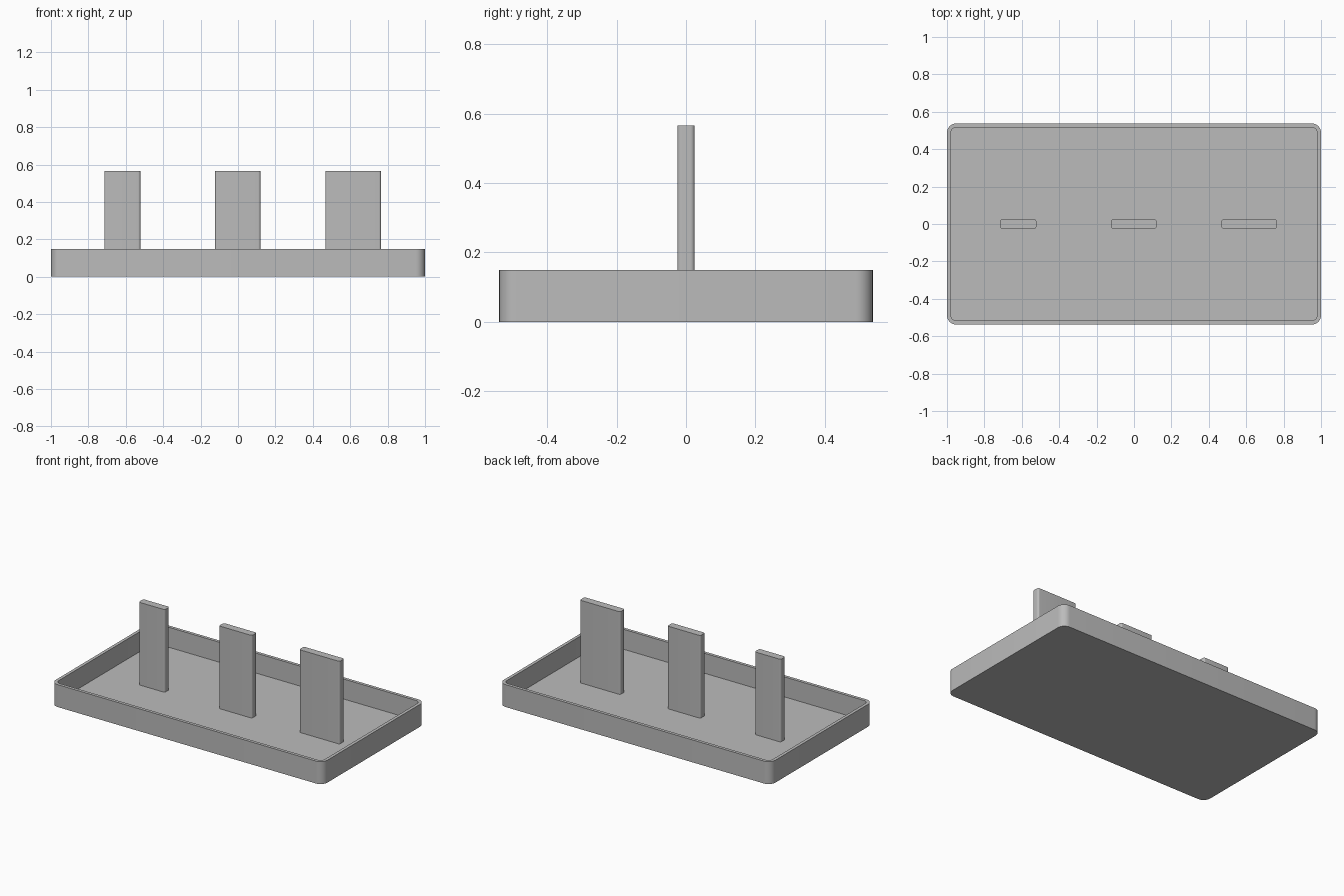
import bpy
import bmesh
from math import cos, sin, pi, radians

cube = bpy.data.objects.get("Cube")
if cube:
    bpy.data.objects.remove(cube, do_unlink=True)

grey = bpy.data.materials.new("plain grey")
grey.use_nodes = True
colour = (0.5, 0.5, 0.5, 1)
grey.diffuse_color = colour
grey.node_tree.nodes["Principled BSDF"].inputs["Base Color"].default_value = colour


def rounded_loop(bm, half_x, half_y, radius, z, centre_x=0, steps=8):
    """Ring of vertices around a rounded rectangle."""
    ring = []
    for corner, (sx, sy) in enumerate([(1, 1), (-1, 1), (-1, -1), (1, -1)]):
        for i in range(steps + 1):
            a = (corner + i / steps) * pi / 2
            ring.append(bm.verts.new((
                centre_x + sx * (half_x - radius) + radius * cos(a),
                sy * (half_y - radius) + radius * sin(a), z)))
    return ring


def skin(name, build_rings):
    """Join successive rings with walls and cap both ends."""
    bm = bmesh.new()
    rings = build_rings(bm)
    for low, high in zip(rings, rings[1:]):
        for i in range(len(low)):
            j = (i + 1) % len(low)
            bm.faces.new((low[i], low[j], high[j], high[i]))
    bm.faces.new(rings[0][::-1])
    bm.faces.new(rings[-1])
    bmesh.ops.recalc_face_normals(bm, faces=bm.faces)
    mesh = bpy.data.meshes.new(name)
    bm.to_mesh(mesh)
    bm.free()
    mesh.materials.append(grey)
    obj = bpy.data.objects.new(name, mesh)
    bpy.context.collection.objects.link(obj)
    bpy.ops.object.select_all(action="DESELECT")
    obj.select_set(True)
    bpy.context.view_layer.objects.active = obj
    bpy.ops.object.shade_smooth_by_angle(angle=radians(30))
    return obj


# Open tray: outer wall, rim, inner wall and floor
length, depth, corner = 1.0, 0.538, 0.05
wall, floor, rim = 0.021, 0.016, 0.149
skin("tray", lambda bm: [
    rounded_loop(bm, length, depth, corner, 0),
    rounded_loop(bm, length, depth, corner, rim),
    rounded_loop(bm, length - wall, depth - wall, corner - wall, rim),
    rounded_loop(bm, length - wall, depth - wall, corner - wall, floor)])

# Three upright plates of growing width
for name, left, right in [("narrow_plate", -0.715, -0.522),
                          ("middle_plate", -0.123, 0.12),
                          ("wide_plate", 0.467, 0.765)]:
    skin(name, lambda bm: [
        rounded_loop(bm, (right - left) / 2, 0.025, 0.012, z, (left + right) / 2)
        for z in (floor, 0.566)])
